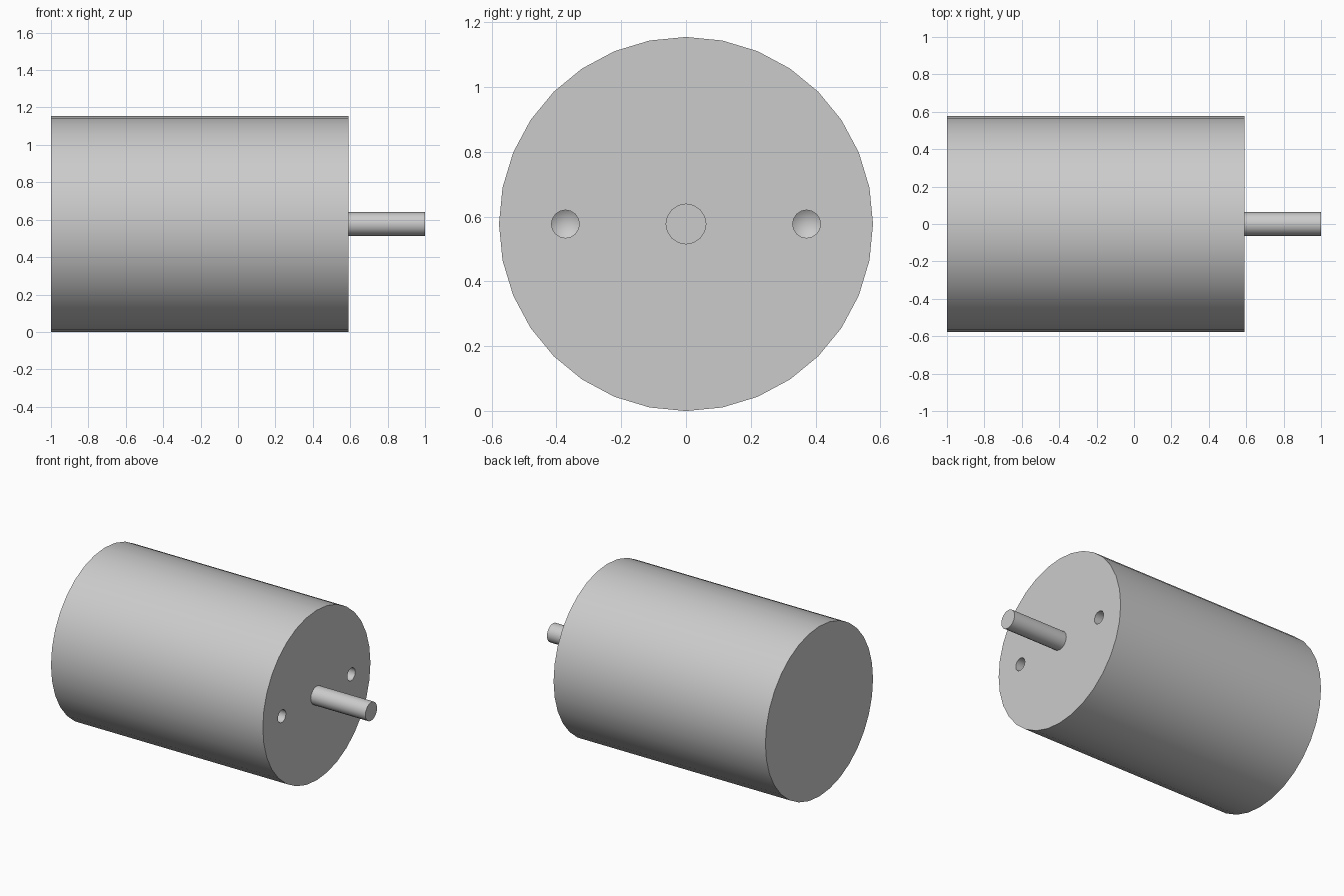
import bpy, math
from mathutils import Matrix

if "Cube" in bpy.data.objects:
    bpy.data.objects.remove(bpy.data.objects["Cube"], do_unlink=True)

AXIS_Z = 0.577    # height of the centre line
FACE_X = 0.59     # front end of the housing

metal = bpy.data.materials.new("grey metal")
metal.use_nodes = True
GREY = (0.6, 0.6, 0.6, 1)
metal.diffuse_color = GREY
metal.node_tree.nodes["Principled BSDF"].inputs["Base Color"].default_value = GREY


def lathe(name, profile, sides, y=0):
    """Spin (x, radius) points about the motor's long axis; radius 0 makes a tip."""
    verts, rings, faces = [], [], []
    for x, r in profile:
        start = len(verts)
        count = sides if r else 1
        for i in range(count):
            a = math.tau * i / sides
            verts.append((x, y + r * math.cos(a), AXIS_Z + r * math.sin(a)))
        rings.append(list(range(start, start + count)))
    for a, b in zip(rings, rings[1:]):
        for i in range(sides):
            j = (i + 1) % sides
            if len(a) == 1:
                faces.append((a[0], b[j], b[i]))
            else:
                faces.append((a[i], a[j], b[j], b[i]))
    if len(rings[0]) > 1:
        faces.append(rings[0][::-1])
    faces.append(rings[-1])
    mesh = bpy.data.meshes.new(name)
    mesh.from_pydata(verts, [], faces)
    # The spin order leaves every side facing outward once normals are unified
    import bmesh
    bm = bmesh.new()
    bm.from_mesh(mesh)
    bmesh.ops.recalc_face_normals(bm, faces=bm.faces)
    bm.to_mesh(mesh)
    bm.free()
    mesh.materials.append(metal)
    obj = bpy.data.objects.new(name, mesh)
    bpy.context.collection.objects.link(obj)
    return obj


def activate(obj):
    bpy.ops.object.select_all(action="DESELECT")
    obj.select_set(True)
    bpy.context.view_layer.objects.active = obj


# Housing and output shaft
housing = lathe("motor_housing", [(-1, 0.577), (FACE_X, 0.577)], 32)
shaft = lathe("output_shaft", [(FACE_X - 0.01, 0.063), (1, 0.063)], 16)

# Two drilled mounting holes with conical bottoms
activate(housing)
for side in (-1, 1):
    drill = lathe("mounting_hole_cutter",
                  [(FACE_X - 0.14, 0), (FACE_X - 0.11, 0.043), (FACE_X + 0.05, 0.043)],
                  16, y=side * 0.372)
    drill.hide_render = True
    cut = housing.modifiers.new("mounting_hole", "BOOLEAN")
    cut.operation = "DIFFERENCE"
    cut.solver = "EXACT"
    cut.object = drill
    bpy.ops.object.modifier_apply(modifier=cut.name)
    bpy.data.objects.remove(drill, do_unlink=True)

# Smooth round walls, crisp rims
for part in (housing, shaft):
    activate(part)
    bpy.ops.object.shade_smooth_by_angle(angle=math.radians(30))
